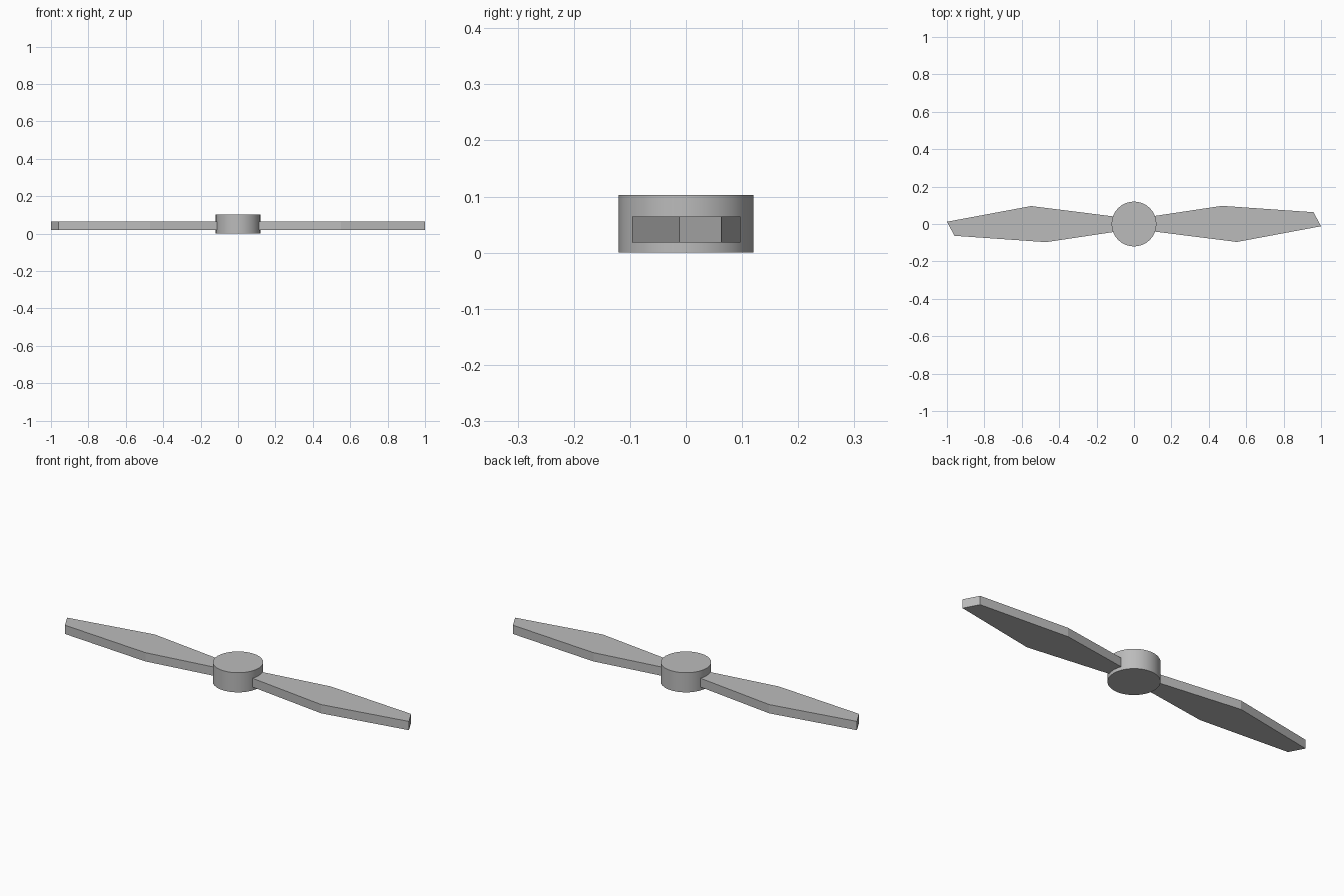
import bpy, bmesh, math

if "Cube" in bpy.data.objects:
    bpy.data.objects.remove(bpy.data.objects["Cube"], do_unlink=True)

grey = bpy.data.materials.new("plain grey")
grey.use_nodes = True
COLOUR = (0.5, 0.5, 0.5, 1)
grey.diffuse_color = COLOUR
grey.node_tree.nodes["Principled BSDF"].inputs["Base Color"].default_value = COLOUR

HUB_RADIUS, HUB_HEIGHT = 0.12, 0.103
BLADE_BOTTOM, BLADE_TOP = 0.018, 0.064

# Round hub
bpy.ops.mesh.primitive_cylinder_add(vertices=32, radius=HUB_RADIUS, depth=HUB_HEIGHT,
                                    location=(0, 0, HUB_HEIGHT / 2))
hub = bpy.context.object
hub.name = "hub"
hub.data.materials.append(grey)
bpy.ops.object.shade_smooth_by_angle(angle=math.radians(30))

# Blade outline, seen from above, with its root inside the hub
OUTLINE = [(0.09, -0.038), (0.55, -0.096), (1.0, -0.012),
           (0.96, 0.063), (0.47, 0.097), (0.09, 0.04)]


def add_blade(name, side):
    """Extrude the outline; side -1 turns it half a circle about z."""
    bm = bmesh.new()
    face = bm.faces.new([bm.verts.new((side * x, side * y, BLADE_BOTTOM)) for x, y in OUTLINE])
    grown = bmesh.ops.extrude_face_region(bm, geom=[face], use_keep_orig=True)
    top = [v for v in grown["geom"] if isinstance(v, bmesh.types.BMVert)]
    bmesh.ops.translate(bm, verts=top, vec=(0, 0, BLADE_TOP - BLADE_BOTTOM))
    bmesh.ops.recalc_face_normals(bm, faces=bm.faces)
    mesh = bpy.data.meshes.new(name)
    bm.to_mesh(mesh)
    bm.free()
    mesh.materials.append(grey)
    blade = bpy.data.objects.new(name, mesh)
    bpy.context.collection.objects.link(blade)


add_blade("left_blade", 1)
add_blade("right_blade", -1)
